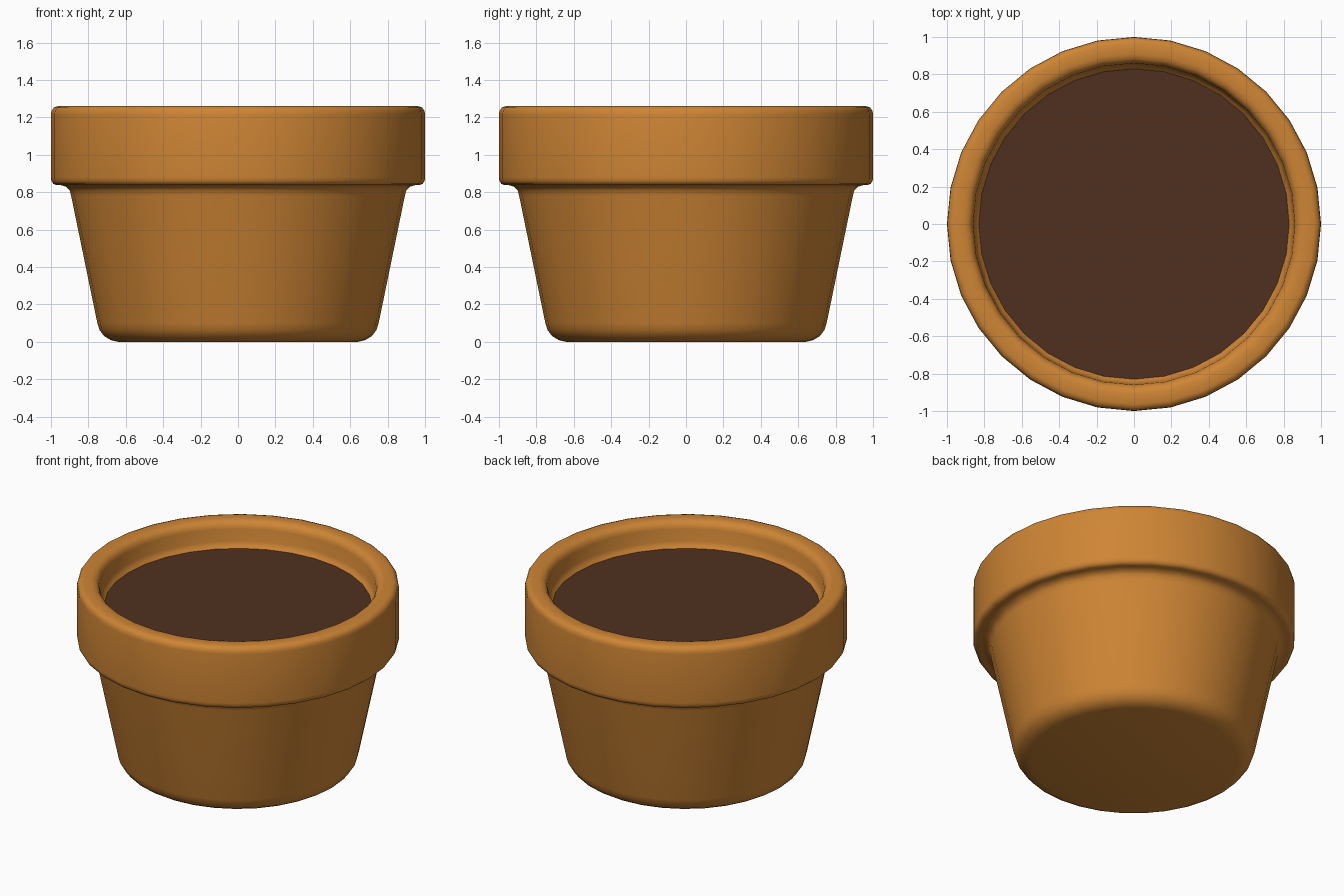
import bpy, bmesh
from math import cos, sin, tau

if "Cube" in bpy.data.objects:
    bpy.data.objects.remove(bpy.data.objects["Cube"])

SIDES = 32


def material(name, color):
    m = bpy.data.materials.new(name)
    m.diffuse_color = (*color, 1)
    m.use_nodes = True
    m.node_tree.nodes["Principled BSDF"].inputs["Base Color"].default_value = m.diffuse_color
    return m


def lathe(name, profile, mat, cap_start=False, cap_end=False):
    """Revolve an (r, z) profile about z, optionally capping its ends."""
    bm = bmesh.new()
    rings = [[bm.verts.new((r * cos(tau * i / SIDES), r * sin(tau * i / SIDES), z))
              for i in range(SIDES)] for r, z in profile]
    for a, b in zip(rings, rings[1:]):
        for i in range(SIDES):
            j = (i + 1) % SIDES
            bm.faces.new((a[i], a[j], b[j], b[i]))
    if cap_start:
        bm.faces.new(rings[0][::-1])
    if cap_end:
        bm.faces.new(rings[-1])
    for f in bm.faces:
        f.smooth = True
    mesh = bpy.data.meshes.new(name)
    bm.to_mesh(mesh)
    bm.free()
    mesh.materials.append(mat)
    obj = bpy.data.objects.new(name, mesh)
    bpy.context.collection.objects.link(obj)
    return obj


clay = material("clay", (0.62, 0.235, 0.035))
earth = material("earth", (0.08, 0.03, 0.013))

# Pot: rounded foot, tapered wall, thick rolled collar, inner lip
lathe("pot", [
    (0.64, 0.0), (0.68, 0.009), (0.715, 0.03), (0.74, 0.062), (0.752, 0.1),
    (0.892, 0.78), (0.90, 0.81), (0.92, 0.83), (0.95, 0.838),
    (0.97, 0.838), (0.988, 0.845), (0.998, 0.862), (1.0, 0.88),
    (1.0, 1.215), (0.997, 1.235), (0.985, 1.253), (0.965, 1.26),
    (0.91, 1.26), (0.885, 1.253), (0.868, 1.235), (0.86, 1.21),
    (0.855, 1.13), (0.845, 1.105), (0.825, 1.085),
], clay, cap_start=True)

# Soil: flat disc filling the pot below the lip
lathe("soil", [(0.825, 1.06), (0.83, 1.09)], earth, cap_end=True)
soil = bpy.data.objects["soil"]
for p in soil.data.polygons:
    p.use_smooth = False
